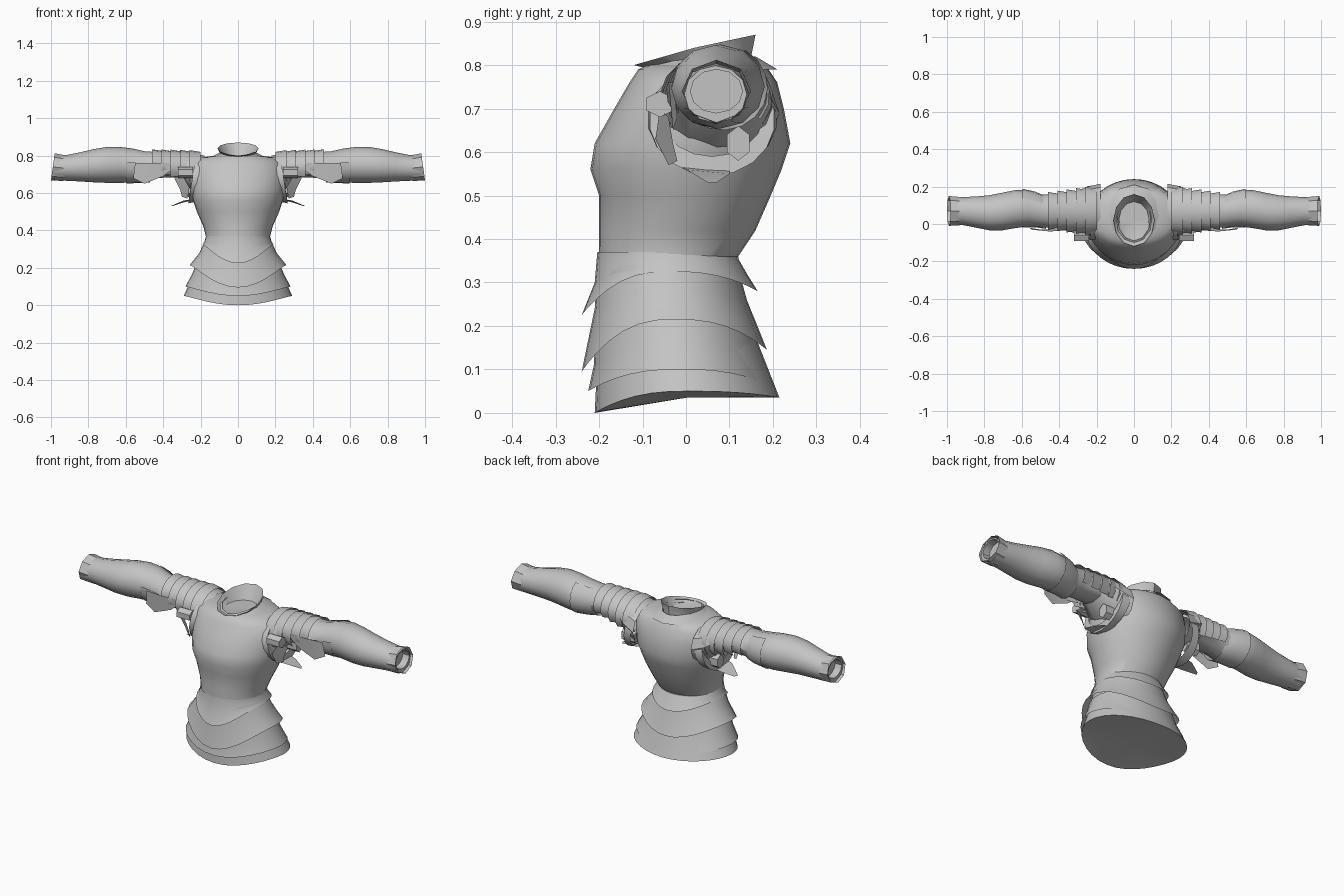
import bpy, bmesh, math

if "Cube" in bpy.data.objects:
    bpy.data.objects.remove(bpy.data.objects["Cube"])

GREY = (.55, .55, .55, 1)
steel = bpy.data.materials.new("grey_steel")
steel.use_nodes = True
steel.diffuse_color = GREY
steel.node_tree.nodes["Principled BSDF"].inputs["Base Color"].default_value = GREY


def skin(name, rows, closed=True, caps=()):
    """Join rows of points into a surface; caps lists the row ends to fill."""
    bm = bmesh.new()
    grid = [[bm.verts.new(point) for point in row] for row in rows]
    count = len(rows[0])
    for lower, upper in zip(grid, grid[1:]):
        for i in range(count if closed else count - 1):
            j = (i + 1) % count
            bm.faces.new((lower[i], lower[j], upper[j], upper[i]))
    for end in caps:
        row = grid[end]
        middle = bm.verts.new([sum(vert.co[axis] for vert in row) / count
                               for axis in range(3)])
        for i in range(count):
            bm.faces.new((row[i], row[(i + 1) % count], middle))
    bmesh.ops.recalc_face_normals(bm, faces=bm.faces)
    mesh = bpy.data.meshes.new(name)
    bm.to_mesh(mesh)
    bm.free()
    mesh.materials.append(steel)
    obj = bpy.data.objects.new(name, mesh)
    bpy.context.collection.objects.link(obj)
    bpy.ops.object.select_all(action="DESELECT")
    obj.select_set(True)
    bpy.context.view_layer.objects.active = obj
    bpy.ops.object.shade_smooth_by_angle(angle=math.radians(35))


def body_ring(z, half, front, back, dip=0, rise=0, power=2.5, sides=32):
    """Level ring; dip shifts its front point in z and rise its back point."""
    ring = []
    for i in range(sides):
        angle = math.tau * i / sides
        facing = math.cos(angle)
        lift = dip * max(0, facing) ** power + rise * max(0, -facing) ** power
        y = (front + back) / 2 - facing * (back - front) / 2
        ring.append((half * math.sin(angle), y, z + lift))
    return ring


def skirt_ring(z, flare=0, dip=0, rise=0):
    """Ring on the skirt's sloping sides, pushed outward by flare."""
    return body_ring(z, half=.29 - z / 3 + flare, front=-.2 - flare,
                     back=.2 - z / 4 + flare, dip=dip, rise=rise)


def arm_ring(x, ry, rz, y=.07, z=.74, sweep=360, turn=0, sides=12, lean=0):
    """Ring or arc around the arm; lean tips its top along x."""
    count = sides if sweep == 360 else sides + 1
    ring = []
    for i in range(count):
        angle = math.radians(turn + sweep * (i / sides - .5))
        ring.append((x + lean * math.cos(angle),
                     y + ry * math.sin(angle), z + rz * math.cos(angle)))
    return ring


# Cuirass from waist to neck
skin("cuirass", [
    body_ring(z=.3, half=.18, front=-.2, back=.13),
    body_ring(z=.36, half=.17, front=-.2, back=.12),
    body_ring(z=.42, half=.185, front=-.2, back=.16),
    body_ring(z=.5, half=.22, front=-.2, back=.195),
    body_ring(z=.56, half=.24, front=-.22, back=.22),
    body_ring(z=.62, half=.255, front=-.21, back=.24),
    body_ring(z=.7, half=.26, front=-.165, back=.225),
    body_ring(z=.76, half=.25, front=-.13, back=.21),
    body_ring(z=.79, half=.2, front=-.11, back=.19),
    body_ring(z=.8, half=.12, front=-.09, back=.16)])

# Skirt with a closed, arched underside, and its pointed plates
skin("skirt", [
    skirt_ring(.34), skirt_ring(.2),
    body_ring(z=.05, half=.29, front=-.21, back=.215, dip=-.05, rise=-.015)],
    caps=[-1])
skin("waist_plate", [
    skirt_ring(.37, flare=.004),
    body_ring(z=.34, half=.18, front=-.21, back=.14, dip=-.04, rise=-.02),
    body_ring(z=.325, half=.19, front=-.24, back=.165, dip=-.1, rise=-.045)])
skin("upper_skirt_plate", [skirt_ring(.34, flare=.003),
                           skirt_ring(.28, flare=.01, dip=-.04, rise=-.02),
                           skirt_ring(.215, flare=.04, dip=-.12, rise=-.07)])
skin("lower_skirt_plate", [skirt_ring(.23, flare=.006),
                           skirt_ring(.16, flare=.012, dip=-.05, rise=-.03),
                           skirt_ring(.1, flare=.025, dip=-.05, rise=-.04)])

# Tilted collar, low at the front, with a shallow closed throat
skin("collar", [
    body_ring(z=.77, half=.1, front=-.08, back=.15, sides=12),
    body_ring(z=.8, half=.09, front=-.08, back=.15, dip=-.01, rise=.02, sides=12),
    body_ring(z=.84, half=.11, front=-.12, back=.16, dip=-.04, rise=.03,
              power=1, sides=12),
    body_ring(z=.79, half=.08, front=-.07, back=.12, sides=12)], caps=[-1])
skin("neck_plate", [
    body_ring(z=.82, half=.09, front=-.09, back=.16, dip=-.02, sides=12),
    body_ring(z=.79, half=.15, front=-.11, back=.21, sides=12)])


def arm_part(name, rows, **options):
    """Build one part on both arms, mirrored across the body."""
    for side, word in ((1, "left"), (-1, "right")):
        skin(f"{word}_{name}", [[(side * x, y, z) for x, y, z in row]
                                for row in rows], **options)


def forearm_ring(along, extra=0, **options):
    """Ring between elbow and wrist, following the swell and sway of the arm."""
    swell = math.sin(math.pi * (1 + 3 * along) / 4) ** 2
    sway = (1 - along) * math.cos(math.tau * 1.2 * (along - .2))
    return arm_ring(.5 + .48 * along, ry=.072 + .03 * swell + extra,
                    rz=.066 + .031 * swell + extra, y=.068 + .02 * sway,
                    z=.733 + .018 * swell, **options)


# Sleeve from the shoulder to a swelling forearm and hollow cuff
sleeve = [arm_ring(.18, ry=.145, rz=.11, z=.69),
          arm_ring(.25, ry=.13, rz=.1, z=.715),
          arm_ring(.32, ry=.1, rz=.07, z=.755),
          arm_ring(.45, ry=.09, rz=.07, z=.75)]
sleeve += [forearm_ring(step / 7) for step in range(8)]
sleeve += [arm_ring(.98, ry=.06, rz=.05), arm_ring(.94, ry=.06, rz=.05)]
arm_part("arm", sleeve, caps=[-1])

# Flared cuff and the rim around the arm opening
arm_part("cuff", [forearm_ring(.9, extra=.002, sides=8),
                  arm_ring(.99, ry=.08, rz=.072, sides=8, lean=-.01)])
arm_part("armhole_rim", [
    arm_ring(.2, ry=.15, rz=.12, y=.06, z=.675, lean=-.02, sides=18),
    arm_ring(.245, ry=.145, rz=.13, y=.06, z=.675, lean=-.02, sides=18),
    arm_ring(.24, ry=.12, rz=.1, y=.06, z=.69, lean=-.02, sides=18)])

# Shoulder plates, overlapping outward
for number in range(5):
    inner = .2 + .05 * number
    depth, height = .13 - .007 * number, .105 - .006 * number
    middle = .725 + .007 * number
    arm_part(f"shoulder_plate_{number + 1}", [
        arm_ring(inner, depth - .01, height - .01, z=middle, sweep=250),
        arm_ring(inner + .06, depth, height, z=middle, sweep=250)], closed=False)

# Elbow guard and its pointed front wing
arm_part("elbow_guard", [forearm_ring(along, extra=.005, sweep=250, turn=155)
                         for along in (-.06, .06, .2)], closed=False)
arm_part("elbow_wing", [[(.31, -.03, .76), (.4, -.03, .69)],
                        [(.45, -.04, .76), (.5, -.03, .65)],
                        [(.55, -.03, .76), (.56, -.02, .68)]], closed=False)

# Loose straps and points below the shoulder
arm_part("front_strap", [arm_ring(x, ry=.035, rz=.03, y=-.06, z=.71, sides=6)
                         for x in (.24, .32)], caps=(0, -1))
arm_part("back_strap", [arm_ring(x, ry=.03, rz=.04, y=.12, z=.62, sides=6)
                        for x in (.22, .3)], caps=(0, -1))
arm_part("armpit_point", [[(.23, -.02, .57), (.25, .1, .56)],
                          [(.29, 0, .56), (.29, .1, .55)],
                          [(.36, .05, .53), (.35, .07, .53)]], closed=False)
arm_part("hanging_strap", [[(.3, -.06, .7), (.34, -.04, .68)],
                           [(.26, -.07, .63), (.31, -.03, .62)],
                           [(.27, -.04, .57), (.3, -.02, .58)]], closed=False)
